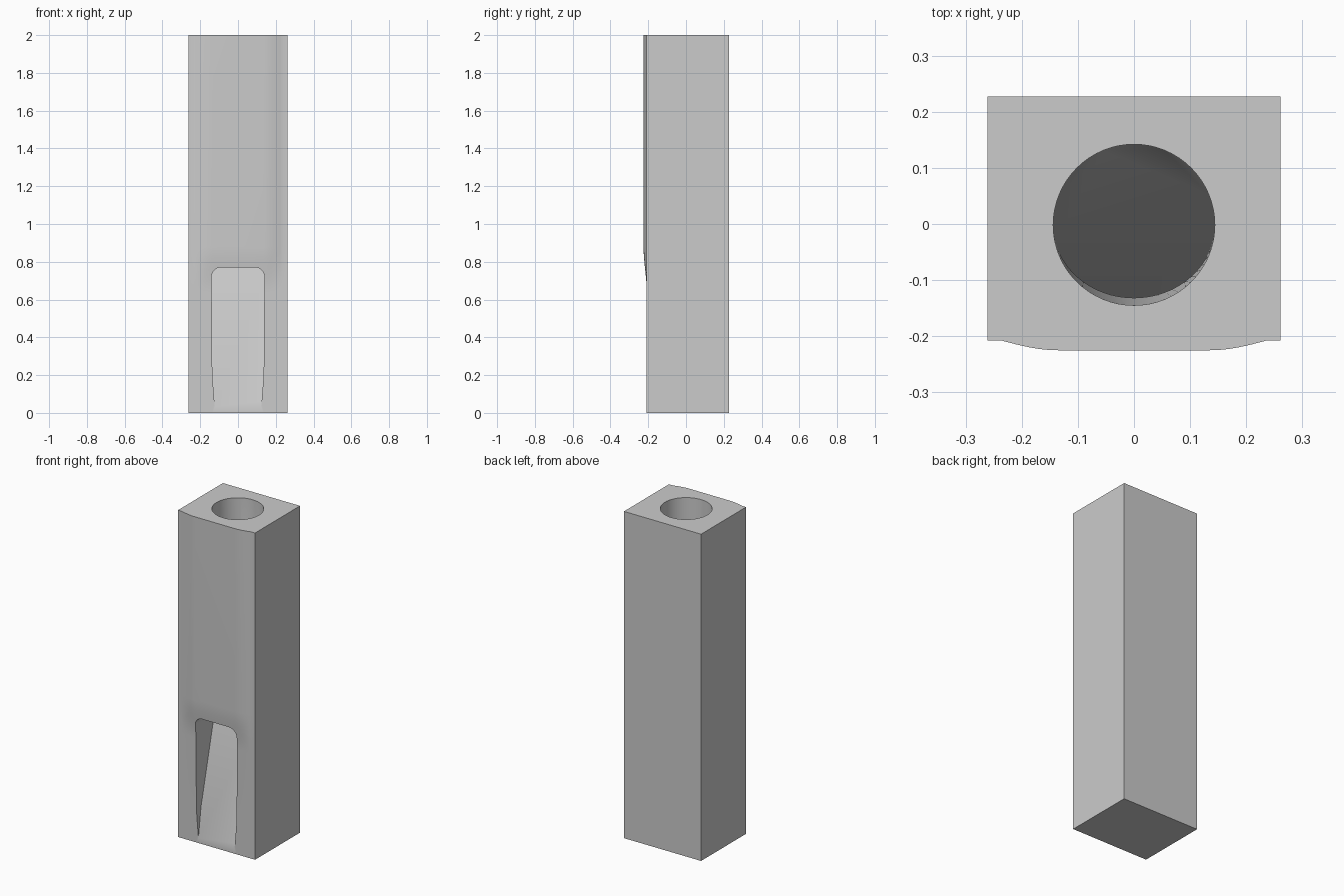
import bpy, bmesh, math

old = bpy.data.objects.get("Cube")
if old:
    bpy.data.objects.remove(old, do_unlink=True)

grey = bpy.data.materials.new("plain grey")
grey.use_nodes = True
colour = (0.6, 0.6, 0.6, 1)
grey.diffuse_color = colour
grey.node_tree.nodes["Principled BSDF"].inputs["Base Color"].default_value = colour


def loft(name, rings):
    """Closed solid through rings that share a point count."""
    bm = bmesh.new()
    loops = [[bm.verts.new(p) for p in ring] for ring in rings]
    n = len(loops[0])
    for a, b in zip(loops, loops[1:]):
        for i in range(n):
            j = (i + 1) % n
            bm.faces.new((a[i], a[j], b[j], b[i]))
    bm.faces.new(loops[0][::-1])
    bm.faces.new(loops[-1])
    bmesh.ops.recalc_face_normals(bm, faces=bm.faces)
    mesh = bpy.data.meshes.new(name)
    bm.to_mesh(mesh)
    bm.free()
    mesh.materials.append(grey)
    obj = bpy.data.objects.new(name, mesh)
    bpy.context.collection.objects.link(obj)
    return obj


def boolean(target, cutter, operation):
    mod = target.modifiers.new(cutter.name, 'BOOLEAN')
    mod.object, mod.operation, mod.solver = cutter, operation, 'EXACT'
    bpy.context.view_layer.objects.active = target
    bpy.ops.object.modifier_apply(modifier=mod.name)
    bpy.data.objects.remove(cutter, do_unlink=True)


# Tall body whose front swells gently above the opening
W, BACK, FRONT, SWELL = 0.261, 0.227, -0.208, 0.017


def body_ring(z, amount):
    xs = [-0.235 + 0.1 * i / 8 for i in range(9)]
    xs = [-W] + xs + [-x for x in reversed(xs)] + [W]
    ring = []
    for x in xs:
        t = min(1, max(0, (0.235 - abs(x)) / 0.1))
        ring.append((x, FRONT - SWELL * amount * math.sin(t * math.pi / 2), z))
    return ring + [(W, BACK, z), (-W, BACK, z)]


steps = [(0.64 + 0.24 * i / 8, i / 8) for i in range(9)]
body = loft("dispenser_body", [body_ring(z, t * t * (3 - 2 * t))
                               for z, t in [(0, 0)] + steps + [(2, 1)]])


# Round bore, leaning back a little along its front wall
def bore_ring(z, lean):
    ring = []
    for i in range(64):
        a = math.tau * i / 64
        y = 0.144 * math.sin(a)
        ring.append((0.144 * math.cos(a), y * (1 - lean if y < 0 else 1) - 0.002, z))
    return ring


bore = loft("bore_cutter", [bore_ring(0.01, 0.1), bore_ring(0.77, 0.1), bore_ring(2.1, 0)])

# Front opening with rounded top corners and a slightly narrower foot
R, HALF, TOP = 0.05, 0.14, 0.77
side = [(0.12, 0.01), (0.125, 0.06), (0.136, 0.2)]
side += [(HALF - R + R * math.cos(a), TOP - R + R * math.sin(a))
         for a in [math.pi / 2 * i / 8 for i in range(9)]]
outline = side + [(-x, z) for x, z in reversed(side)]
opening = loft("opening_cutter", [[(x, y, z) for x, z in outline] for y in (-0.3, 0.01)])
boolean(bore, opening, 'UNION')

# Steep ramp that carries the contents to the front
ramp = [(-0.4, -0.1), (-0.4, 0.03), (FRONT, 0.03), (0.16, 1.44), (0.4, 1.44), (0.4, -0.1)]
ramp_block = loft("ramp_block", [[(x, y, z) for y, z in ramp] for x in (-0.4, 0.4)])
boolean(bore, ramp_block, 'DIFFERENCE')
boolean(body, bore, 'DIFFERENCE')

bpy.ops.object.select_all(action='DESELECT')
body.select_set(True)
bpy.context.view_layer.objects.active = body
bpy.ops.object.shade_smooth_by_angle(angle=math.radians(25))
